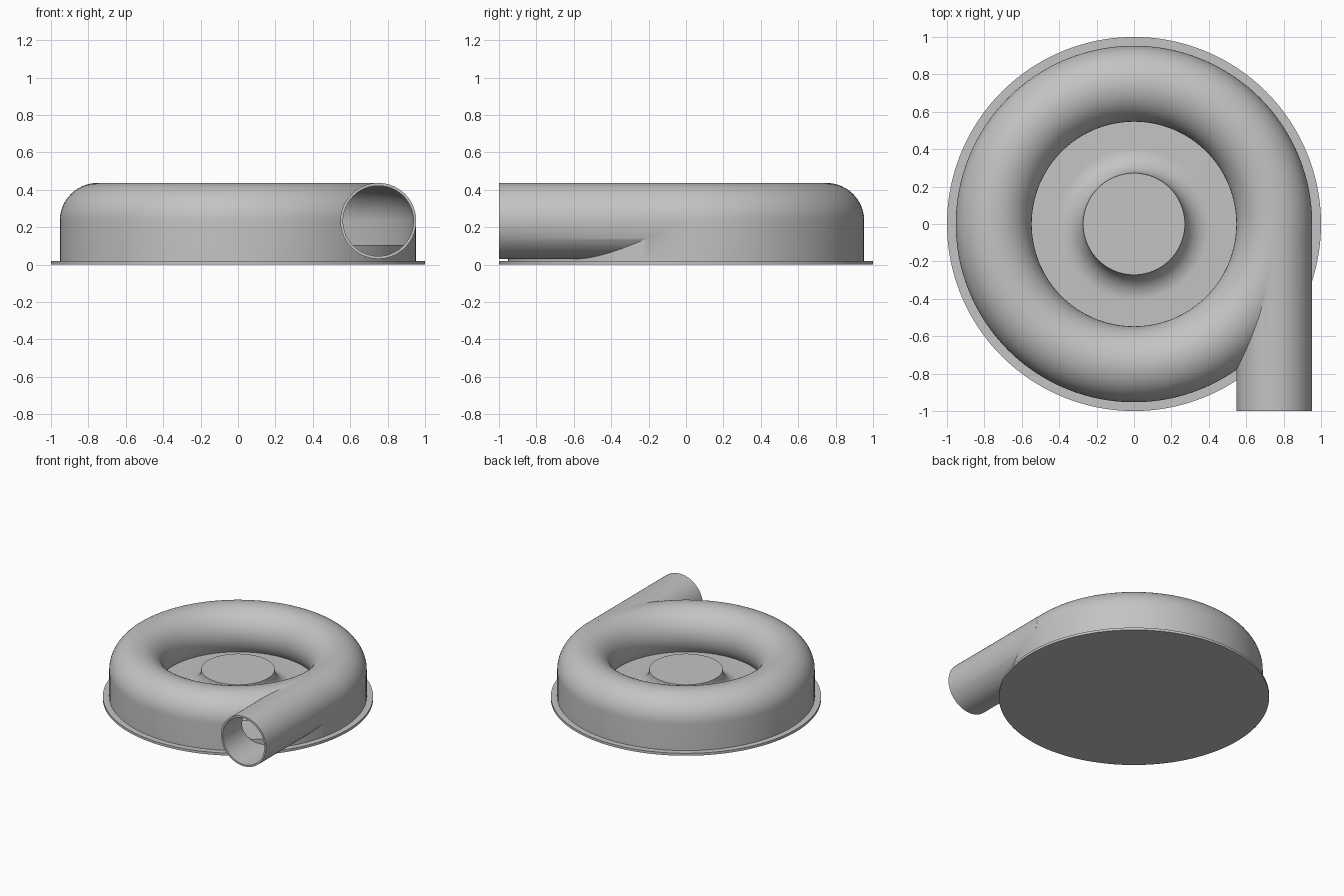
import bpy, bmesh, math
from mathutils import Matrix, Vector

cube = bpy.data.objects.get("Cube")
if cube:
    bpy.data.objects.remove(cube, do_unlink=True)

SEGS = 128
MAJOR, MINOR, WALL, MID = 0.75, 0.203, 0.015, 0.234
PLATE, FLOOR = 0.02, 0.105

grey = bpy.data.materials.new("plain_grey")
grey.use_nodes = True
colour = (0.55, 0.55, 0.55, 1)
grey.diffuse_color = colour
grey.node_tree.nodes["Principled BSDF"].inputs["Base Color"].default_value = colour


def finish(name, bm):
    bmesh.ops.remove_doubles(bm, verts=bm.verts, dist=1e-5)
    bmesh.ops.recalc_face_normals(bm, faces=bm.faces)
    mesh = bpy.data.meshes.new(name)
    bm.to_mesh(mesh)
    bm.free()
    mesh.materials.append(grey)
    obj = bpy.data.objects.new(name, mesh)
    bpy.context.collection.objects.link(obj)
    return obj


def revolve(name, profile, closed=False):
    """Spin an (r, z) profile around the z axis."""
    bm = bmesh.new()
    verts = [bm.verts.new((r, 0, z)) for r, z in profile]
    edges = [bm.edges.new(pair) for pair in zip(verts, verts[1:])]
    if closed:
        edges.append(bm.edges.new((verts[-1], verts[0])))
    bmesh.ops.spin(bm, geom=verts + edges, axis=(0, 0, 1), cent=(0, 0, 0),
                   angle=math.tau, steps=SEGS, use_merge=True)
    return finish(name, bm)


def pipe(name, radius, front, back):
    """Solid cylinder along y, centred on the outlet."""
    bm = bmesh.new()
    place = (Matrix.Translation(Vector((MAJOR, (front + back) / 2, MID)))
             @ Matrix.Rotation(math.pi / 2, 4, 'X'))
    bmesh.ops.create_cone(bm, cap_ends=True, segments=96, radius1=radius,
                          radius2=radius, depth=back - front, matrix=place)
    return finish(name, bm)


def volute_section(radius, bottom):
    """Arch with a straight outer wall and an inner lip that curls under."""
    end = math.pi + math.asin((MID - FLOOR) / radius)
    arch = [(MAJOR + radius * math.cos(end * i / 40),
             MID + radius * math.sin(end * i / 40)) for i in range(41)]
    return [(MAJOR + radius, bottom)] + arch + [(arch[-1][0], bottom)]


def boolean(target, cutter, operation):
    mod = target.modifiers.new(operation.lower(), 'BOOLEAN')
    mod.operation, mod.solver, mod.object = operation, 'EXACT', cutter
    bpy.context.view_layer.objects.active = target
    bpy.ops.object.modifier_apply(modifier=mod.name)
    bpy.data.objects.remove(cutter, do_unlink=True)


def smooth(obj):
    bpy.ops.object.select_all(action='DESELECT')
    obj.select_set(True)
    bpy.context.view_layer.objects.active = obj
    bpy.ops.object.shade_smooth_by_angle(angle=math.radians(30))


# Thin base plate
base_plate = revolve("base_plate", [(0, 0), (1, 0), (1, PLATE), (0, PLATE)])

# Raised floor with a flared hub in the middle
HUB_R, HUB_TOP = 0.272, 0.24
flare = HUB_TOP - FLOOR
curve = [(HUB_R + flare * (1 - math.cos(a)), HUB_TOP - flare * math.sin(a))
         for a in (math.pi / 2 * i / 16 for i in range(17))]
rim = MAJOR + MINOR - WALL / 2
hub_floor = revolve("hub_floor", [(0, HUB_TOP)] + curve
                    + [(rim, FLOOR), (rim, PLATE / 2), (0, PLATE / 2)])

# Hollow volute housing joined to the tangential outlet pipe
housing = revolve("volute_housing", volute_section(MINOR, PLATE / 2), True)
boolean(housing, pipe("outlet", MINOR, -1, 0.01), 'UNION')
boolean(housing, revolve("cavity", volute_section(MINOR - WALL, -0.1), True), 'DIFFERENCE')
boolean(housing, pipe("bore", MINOR - WALL, -1.1, 0.012), 'DIFFERENCE')

for part in (base_plate, hub_floor, housing):
    smooth(part)
